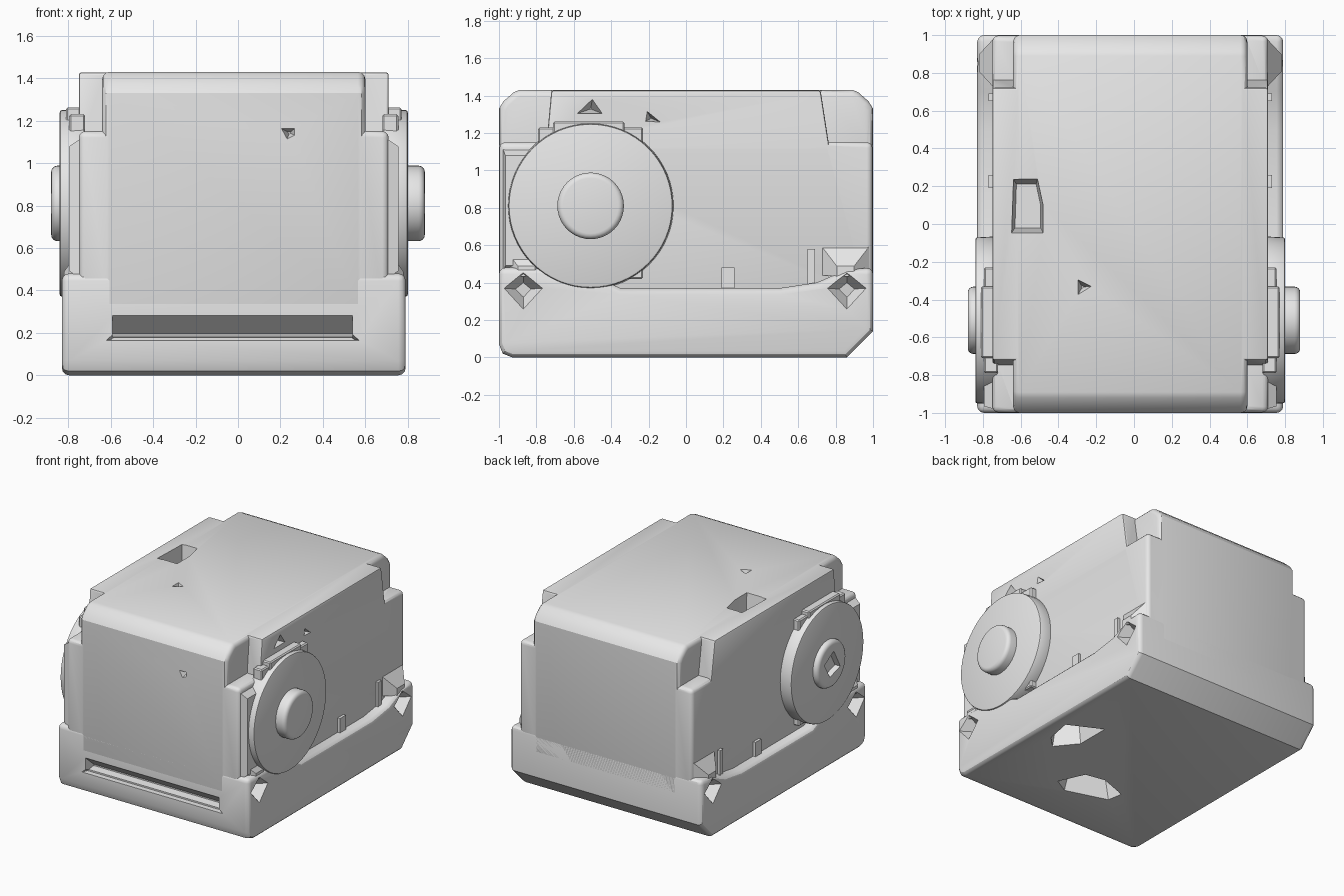
import bpy, bmesh, math
from mathutils import Vector

if "Cube" in bpy.data.objects:
    bpy.data.objects.remove(bpy.data.objects["Cube"], do_unlink=True)

grey = bpy.data.materials.new("plain_grey")
grey.use_nodes = True
grey.diffuse_color = (0.8, 0.8, 0.8, 1)
grey.node_tree.nodes["Principled BSDF"].inputs["Base Color"].default_value = (0.8, 0.8, 0.8, 1)

CX = -0.02            # middle of the housing across x
DISC_Y, DISC_Z = -0.51, 0.81


def activate(ob):
    bpy.ops.object.select_all(action="DESELECT")
    ob.select_set(True)
    bpy.context.view_layer.objects.active = ob


def bevel(ob, width, segments=3, angle=30):
    mod = ob.modifiers.new("bevel", "BEVEL")
    mod.width, mod.segments = width, segments
    mod.limit_method, mod.angle_limit = "ANGLE", math.radians(angle)
    activate(ob)
    bpy.ops.object.modifier_apply(modifier=mod.name)


def prism(name, pts, axis, a, b, scale=1.0):
    """Extrude an outline along an axis from a to b, scaling the far end."""
    def place(u, v, w):
        return {"x": (w, u, v), "y": (u, w, v), "z": (u, v, w)}[axis]
    mid = sum((Vector(p) for p in pts), Vector((0, 0))) / len(pts)
    bm = bmesh.new()
    near = [bm.verts.new(place(*p, a)) for p in pts]
    far = [bm.verts.new(place(*(mid + (Vector(p) - mid) * scale), b)) for p in pts]
    bm.faces.new(near)
    bm.faces.new(far)
    for i in range(len(pts)):
        j = (i + 1) % len(pts)
        bm.faces.new((near[i], near[j], far[j], far[i]))
    bmesh.ops.recalc_face_normals(bm, faces=bm.faces)
    mesh = bpy.data.meshes.new(name)
    bm.to_mesh(mesh)
    bm.free()
    mesh.materials.append(grey)
    ob = bpy.data.objects.new(name, mesh)
    bpy.context.collection.objects.link(ob)
    return ob


def rect(u0, u1, v0, v1):
    return [(u0, v0), (u1, v0), (u1, v1), (u0, v1)]


def circle(r, n):
    return [(DISC_Y + r * math.cos(math.tau * i / n),
             DISC_Z + r * math.sin(math.tau * i / n)) for i in range(n)]


def combine(ob, other, operation):
    mod = ob.modifiers.new("bool", "BOOLEAN")
    mod.operation, mod.solver, mod.object = operation, "EXACT", other
    activate(ob)
    bpy.ops.object.modifier_apply(modifier=mod.name)
    bpy.data.objects.remove(other, do_unlink=True)


def smooth(ob):
    activate(ob)
    bpy.ops.object.shade_smooth_by_angle(angle=math.radians(30))


# Housing: full length core, plus wider shells that leave notched top corners
core_side = [(-1, 0.3), (1, 0.3), (1, 1.33), (0.975, 1.37), (0.92, 1.418), (0.89, 1.43),
             (-0.89, 1.43), (-0.92, 1.418), (-0.975, 1.37), (-1, 1.33)]
housing = prism("housing", core_side, "x", -0.64, 0.60)
bevel(housing, 0.035, angle=40)
shell_side = [(-0.75, 1.1), (0.77, 1.1), (0.72, 1.427), (-0.72, 1.427)]
upper_shell = prism("upper_shell", shell_side, "x", -0.75, 0.71)
bevel(upper_shell, 0.012, 2)
lower_shell = prism("lower_shell", rect(-0.997, 0.997, 0.3, 1.15), "x", -0.75, 0.71)
bevel(lower_shell, 0.03)
combine(housing, upper_shell, "UNION")
combine(housing, lower_shell, "UNION")

# Base tray: raised ends, low sides, chamfered back edge
tray_side = [(-1, 0.07), (-0.98, 0.02), (-0.93, 0), (0.86, 0), (1, 0.14), (1, 0.48),
             (0.86, 0.47), (0.7, 0.4), (0.5, 0.37), (-0.35, 0.37), (-0.6, 0.48), (-1, 0.48)]
base_tray = prism("base_tray", tray_side, "x", -0.83, 0.79)
bevel(base_tray, 0.035, angle=50)

# Front slot with a sloped roof and flared lower lip
combine(base_tray, prism("slot", [(-1.02, 0.17), (-1.02, 0.298), (-0.9, 0.195), (-0.9, 0.185)],
                         "x", -0.59, 0.54), "DIFFERENCE")
combine(base_tray, prism("slot_lip", [(-0.63, 0.165), (0.58, 0.165), (0.53, 0.21), (-0.58, 0.21)],
                         "y", -1.02, -0.96, 0.95), "DIFFERENCE")

# Openings underneath
hole_a = [(0.22, -0.58), (0.1, -0.65), (-0.23, -0.55), (-0.25, -0.43), (-0.03, -0.35), (0.13, -0.38)]
hole_b = [(0.65, -0.14), (0.69, 0.07), (0.43, 0.2), (0.43, -0.07), (0.56, -0.23)]
for outline in (hole_a, hole_b):
    combine(base_tray, prism("opening", outline, "z", -0.02, 0.16, 0.8), "DIFFERENCE")

# Opening and small pits in the housing
top_hole = [(-0.65, -0.05), (-0.48, -0.05), (-0.48, 0.1), (-0.51, 0.24), (-0.64, 0.24)]
pits = [(top_hole, "z", 1.45, 1.25, 0.8),
        ([(-0.3, -0.38), (-0.22, -0.33), (-0.3, -0.29)], "z", 1.44, 1.38, 0.2),
        ([(0.2, 1.165), (0.27, 1.165), (0.27, 1.13), (0.23, 1.11)], "y", -1.01, -0.94, 0.2),
        ([(-0.59, 1.3), (-0.44, 1.3), (-0.5, 1.385)], "x", 0.72, 0.63, 0.1),
        ([(-0.21, 1.32), (-0.13, 1.255), (-0.22, 1.26)], "x", 0.72, 0.65, 0.1)]
for pit in pits:
    combine(housing, prism("pit", *pit), "DIFFERENCE")

for side, label in ((1, "left"), (-1, "right")):
    def sx(d):
        return CX + side * d

    # Diamond pits near the tray corners
    for y in (-0.87, 0.86):
        diamond = [(y - 0.11, 0.37), (y, 0.25), (y + 0.11, 0.37), (y, 0.46)]
        combine(base_tray, prism("corner_pit", diamond, "x", sx(0.82), sx(0.69), 0.1), "DIFFERENCE")

    # Tapered gussets joining tray corners to the housing
    for end, y0 in (("front", -0.985), ("back", 0.72)):
        ob = prism(f"{end}_{label}_gusset", rect(y0, y0 + 0.265, 0.44, 0.6),
                   "x", sx(0.72), sx(0.8), 0.35)
        for v in ob.data.vertices:
            if abs(v.co.x - CX) > 0.76:
                v.co.z -= 0.06
        smooth(ob)

    # Stepped mount behind the side disc
    for i, (y0, y1, z1, depth) in enumerate(((-0.79, -0.23, 1.23, 0.775), (-0.71, -0.33, 1.262, 0.79))):
        ob = prism(f"{label}_disc_mount_{i + 1}", rect(y0, y1, 0.42, z1), "x", sx(0.7), sx(depth))
        bevel(ob, 0.008, 1)
        smooth(ob)

    # Front cheek beside the disc
    cheek = prism(f"{label}_cheek", [(-0.985, 0.44), (-0.72, 0.44), (-0.72, 1.13), (-0.985, 1.13)],
                  "x", sx(0.7), sx(0.775), 0.85)
    smooth(cheek)

    # Side disc and its rounded hub
    disc = prism(f"{label}_disc", circle(0.445, 64), "x", sx(0.7), sx(0.82), 0.985)
    bevel(disc, 0.01, 2, 40)
    hub = prism(f"{label}_hub", circle(0.178, 40), "x", sx(0.75), side * 0.88)
    bevel(hub, 0.03, 4, 40)
    if side < 0:
        socket = [(DISC_Y - 0.1, 0.76), (DISC_Y + 0.03, 0.72), (DISC_Y + 0.1, 0.84), (DISC_Y - 0.02, 0.91)]
        combine(hub, prism("socket", socket, "x", -0.9, -0.8, 0.8), "DIFFERENCE")
    smooth(disc)
    smooth(hub)

    # Small upright tabs on the side ledge
    for i, (y0, y1, z1) in enumerate(((0.19, 0.26, 0.48), (0.65, 0.69, 0.58))):
        prism(f"{label}_ledge_tab_{i + 1}", rect(y0, y1, 0.35, z1), "x", sx(0.7), sx(0.75))

smooth(housing)
smooth(base_tray)
